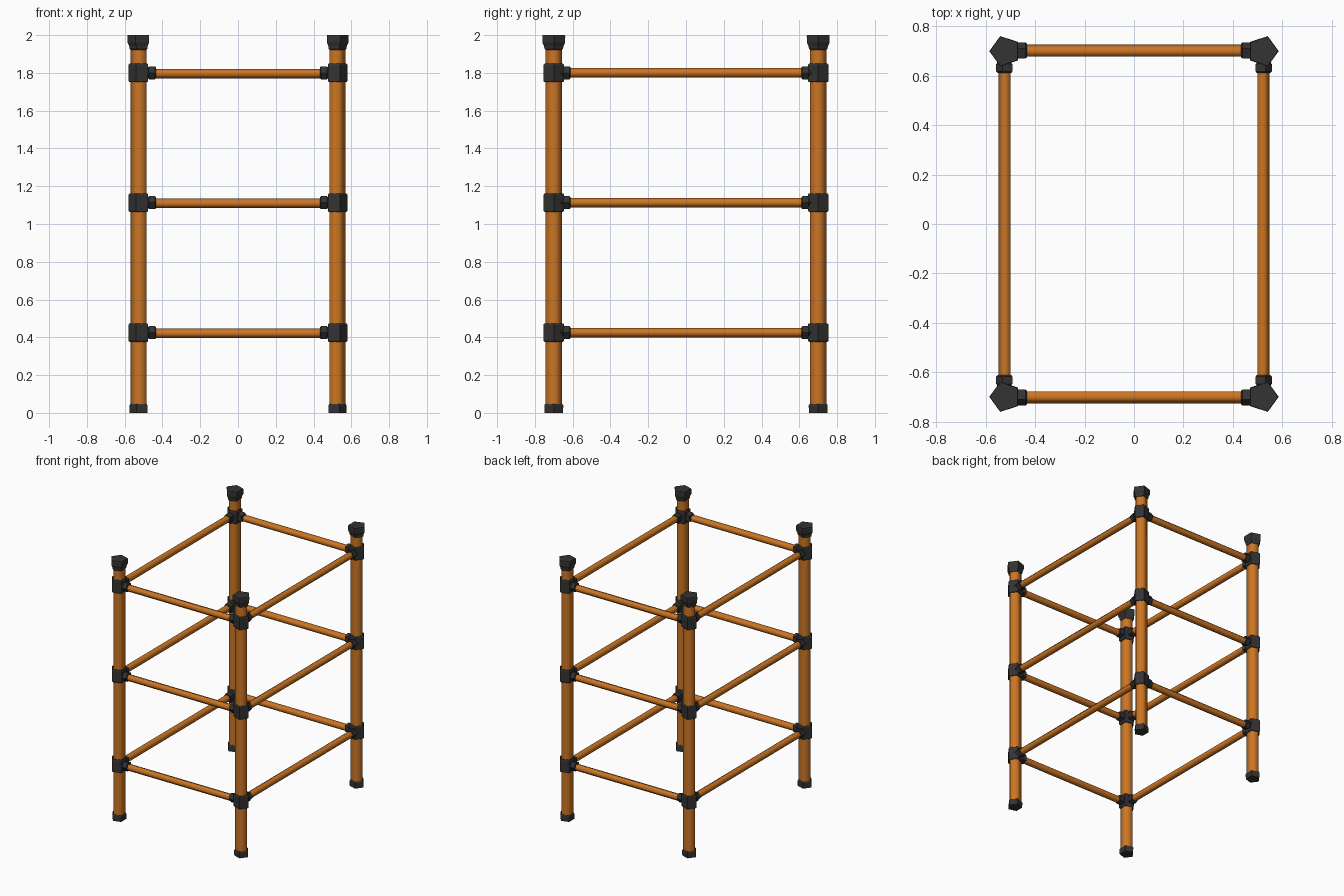
import bpy, bmesh, math
from mathutils import Vector

if "Cube" in bpy.data.objects:
    bpy.data.objects.remove(bpy.data.objects["Cube"])

PX, PY = 0.522, 0.70          # corner post centres
LEVELS = (0.425, 1.113, 1.80)  # heights of the rails


def material(name, col):
    m = bpy.data.materials.new(name)
    m.diffuse_color = (*col, 1)
    m.use_nodes = True
    m.node_tree.nodes["Principled BSDF"].inputs["Base Color"].default_value = m.diffuse_color
    return m


WOOD = material("orange_wood", (0.60, 0.18, 0.018))
BLACK = material("black_rubber", (0.033, 0.033, 0.033))


def turned(name, origin, axis, tip, profile, mat, smooth=False):
    """Five-sided turned part: profile is (distance along axis, radius)."""
    o, a, t = Vector(origin), Vector(axis), Vector(tip)
    s = a.cross(t)
    bm = bmesh.new()
    rings = []
    for d, r in profile:
        ring = []
        for i in range(5):
            ang = i * math.tau / 5
            ring.append(bm.verts.new(o + a * d + (t * math.cos(ang) + s * math.sin(ang)) * r))
        rings.append(ring)
    for lo, hi in zip(rings, rings[1:]):
        for i in range(5):
            j = (i + 1) % 5
            bm.faces.new((lo[i], lo[j], hi[j], hi[i])).smooth = smooth
    bm.faces.new(rings[0][::-1])
    bm.faces.new(rings[-1])
    if smooth:
        for e in bm.edges:
            if any(not f.smooth for f in e.link_faces):
                e.smooth = False
    bmesh.ops.recalc_face_normals(bm, faces=bm.faces)
    me = bpy.data.meshes.new(name)
    bm.to_mesh(me)
    bm.free()
    me.materials.append(mat)
    ob = bpy.data.objects.new(name, me)
    bpy.context.collection.objects.link(ob)
    return ob


UP = (0, 0, 1)
FOOT = [(0, 0.052), (0.04, 0.053), (0.048, 0.048)]
CAP = [(1.922, 0.046), (1.928, 0.052), (1.942, 0.054), (1.96, 0.063), (1.993, 0.064), (2.0, 0.062)]
JOINT = [(-0.049, 0.052), (-0.043, 0.057), (0.043, 0.057), (0.049, 0.052)]
SOCKET = [(0, 0.032), (0.048, 0.032), (0.052, 0.036), (0.083, 0.036), (0.088, 0.031)]

for sx in (-1, 1):
    for sy in (-1, 1):
        x, y, out = sx * PX, sy * PY, (sx, 0, 0)
        # corner post with foot and top cap
        turned("post", (x, y, 0), UP, out, [(0.01, 0.046), (1.96, 0.046)], WOOD, True)
        turned("foot", (x, y, 0), UP, out, FOOT, BLACK)
        turned("post_cap", (x, y, 0), UP, out, CAP, BLACK)
        # joint sleeves with a socket for each rail
        for z in LEVELS:
            turned("joint_sleeve", (x, y, z), UP, out, JOINT, BLACK)
            turned("side_socket", (x, y, z), (-sx, 0, 0), (0, sy, 0), SOCKET, BLACK)
            turned("depth_socket", (x, y, z), (0, -sy, 0), out, SOCKET, BLACK)

# rails between the posts
for z in LEVELS:
    for s in (-1, 1):
        turned("cross_rail", (0, s * PY, z - 0.004), (1, 0, 0), (0, s, 0),
               [(-PX, 0.026), (PX, 0.026)], WOOD, True)
        turned("depth_rail", (s * PX, 0, z), (0, 1, 0), (s, 0, 0),
               [(-PY, 0.026), (PY, 0.026)], WOOD, True)
